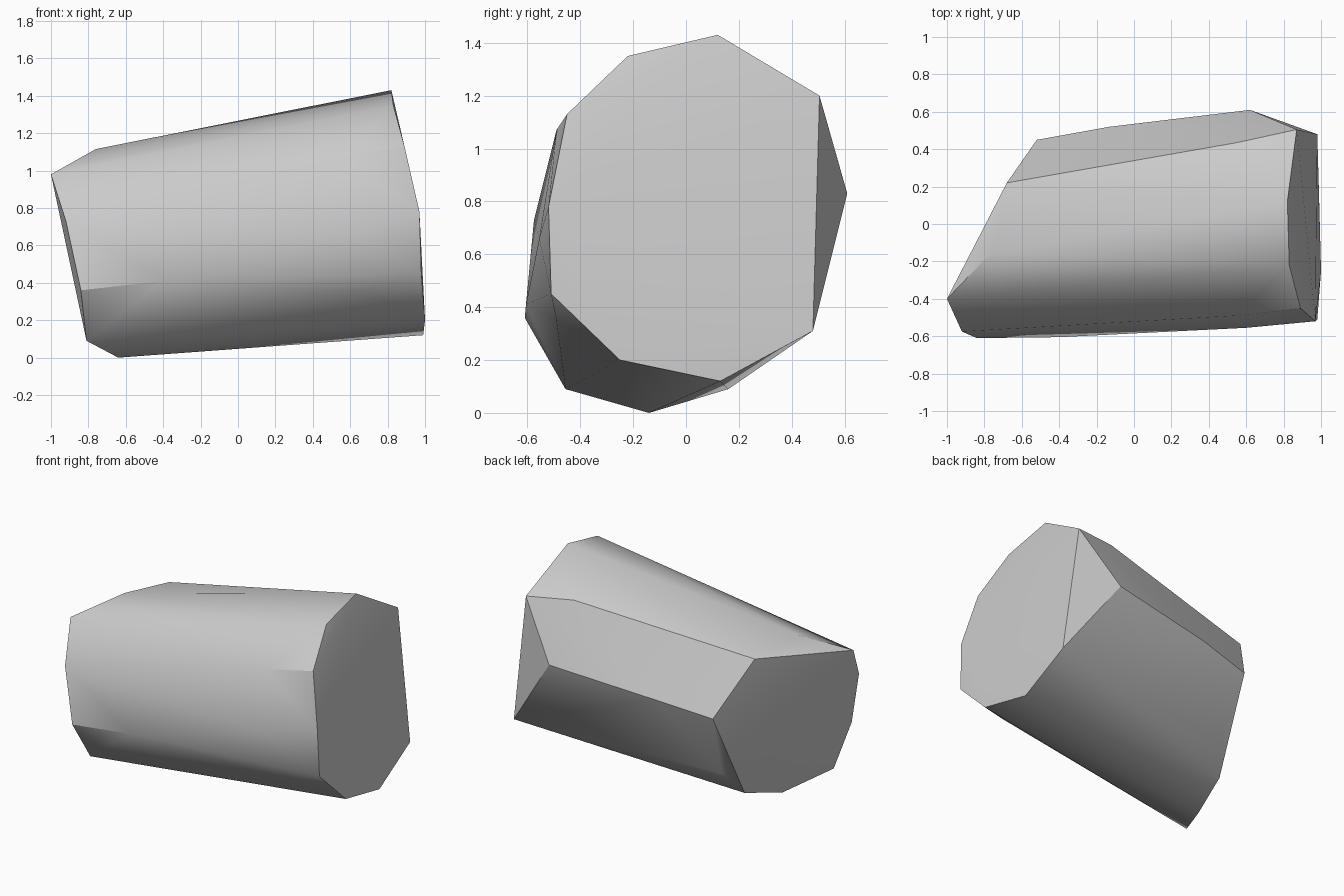
import bpy
import bmesh
from math import radians
from mathutils import Vector

default_cube = bpy.data.objects.get("Cube")
if default_cube:
    bpy.data.objects.remove(default_cube, do_unlink=True)


def make_material(name, color):
    material = bpy.data.materials.new(name)
    material.use_nodes = True
    material.diffuse_color = color
    material.node_tree.nodes["Principled BSDF"].inputs["Base Color"].default_value = color
    return material


def hull_object(name, outlines, material):
    """Wrap a tight faceted skin around a set of outlines."""
    bm = bmesh.new()
    for outline in outlines:
        for point in outline:
            bm.verts.new(Vector(point))
    result = bmesh.ops.convex_hull(bm, input=bm.verts[:])
    unused = {v for v in result["geom_interior"] + result["geom_unused"]
              if isinstance(v, bmesh.types.BMVert)}
    bmesh.ops.delete(bm, geom=list(unused), context="VERTS")
    bmesh.ops.recalc_face_normals(bm, faces=bm.faces[:])
    mesh = bpy.data.meshes.new(name)
    bm.to_mesh(mesh)
    bm.free()
    mesh.materials.append(material)
    obj = bpy.data.objects.new(name, mesh)
    bpy.context.collection.objects.link(obj)
    return obj


# Wide end cap outline, from the top round the back
wide_end = [
    (.82, .12, 1.43), (.87, .505, 1.2), (.98, .48, .31), (.99, .13, .12),
    (1, -.25, .2), (.98, -.51, .45), (.97, -.52, .78), (.89, -.45, 1.13),
    (.83, -.22, 1.35),
]

# Narrow end cap outline, from the top round the back
narrow_end = [
    (-.76, -.15, 1.115), (-.68, .22, 1.07), (-.52, .45, .7),
    (-.47, .28, .245), (-.56, .16, .09), (-.64, -.14, 0),
    (-.81, -.456, .09), (-.84, -.61, .36), (-.92, -.575, .73),
    (-1, -.4, .98),
]

# Corners along the sides: back ridges, then the rounded front
side_corners = [
    (.62, .61, .83), (.55, .435, 1.23), (-.13, .52, .755),
    (.55, -.49, 1.07), (.6, -.555, .66), (.66, -.49, .35),
    (-.4, -.605, .41),
]

grey = make_material("plain grey", (.6, .6, .6, 1))
block = hull_object("tapered_stone_block", [wide_end, narrow_end, side_corners], grey)

# Smooth the gentle facets and keep the hard ridges
bpy.ops.object.select_all(action="DESELECT")
block.select_set(True)
bpy.context.view_layer.objects.active = block
bpy.ops.object.shade_smooth_by_angle(angle=radians(30))
